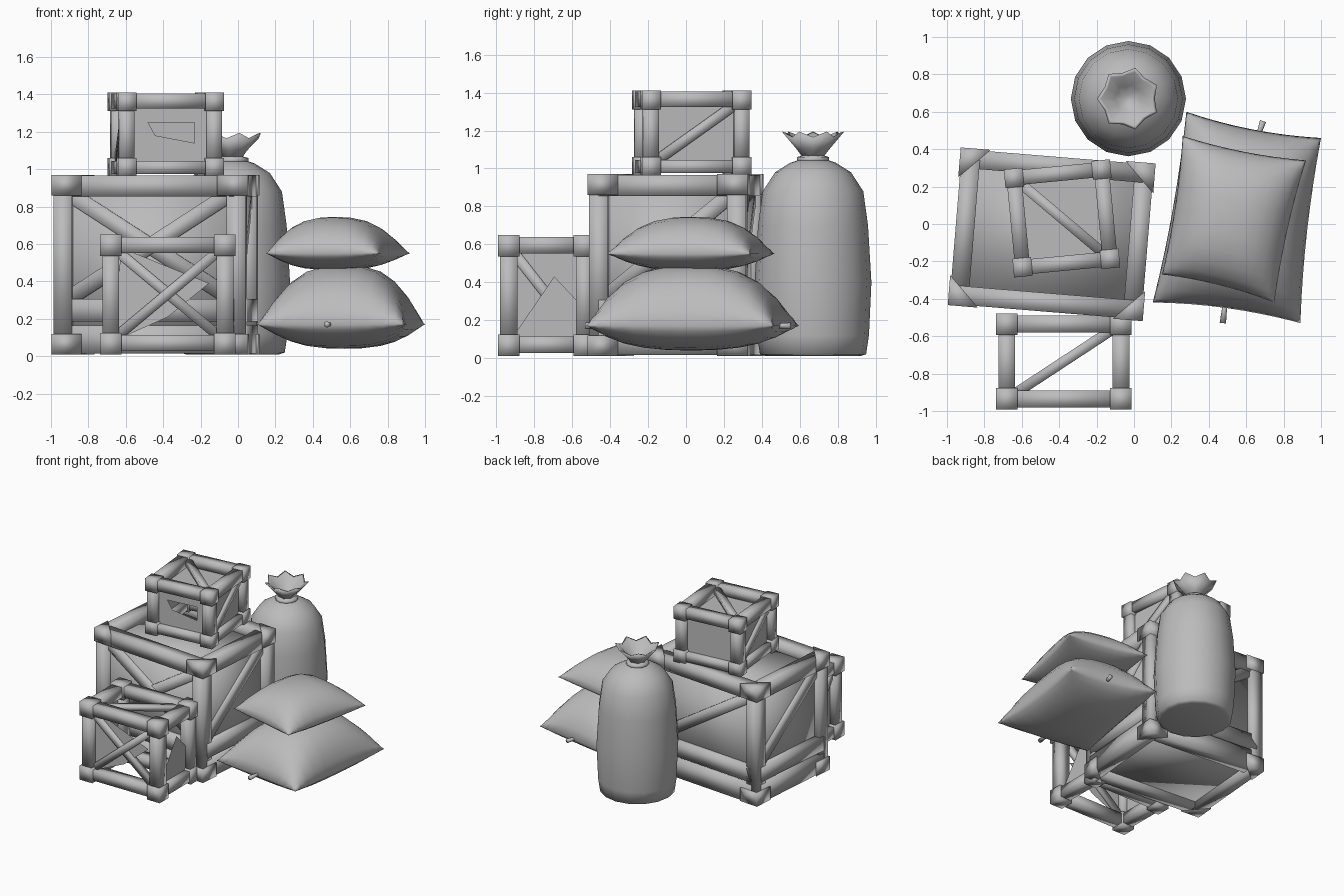
import bpy, bmesh, math
from mathutils import Vector, Matrix

cube = bpy.data.objects.get("Cube")
if cube:
    bpy.data.objects.remove(cube)

GREY = (0.5, 0.5, 0.5, 1)
mat = bpy.data.materials.new("plain_grey")
mat.use_nodes = True
mat.diffuse_color = GREY
bsdf = mat.node_tree.nodes["Principled BSDF"]
bsdf.inputs["Base Color"].default_value = GREY
bsdf.inputs["Roughness"].default_value = 0.8


def finish(name, bm, matrix=Matrix(), smooth=True):
    bmesh.ops.recalc_face_normals(bm, faces=bm.faces[:])
    for f in bm.faces:
        f.smooth = smooth
    me = bpy.data.meshes.new(name)
    bm.to_mesh(me)
    bm.free()
    me.materials.append(mat)
    ob = bpy.data.objects.new(name, me)
    ob.matrix_world = matrix
    bpy.context.collection.objects.link(ob)
    return ob


def beam(bm, a, b, width, depth, side):
    """Box from a to b; its depth lies along the axis called side."""
    a, b, y = Vector(a), Vector(b), Vector(side)
    z = (b - a).normalized()
    x = y.cross(z)
    m = Matrix((x, y, z)).transposed().to_4x4()
    m.translation = (a + b) / 2
    m = m @ Matrix.Diagonal((width, depth, (b - a).length, 1))
    bmesh.ops.create_cube(bm, size=1, matrix=m)


def gusset(bm, sx, sy, x, y, z, leg, height):
    """Triangular cap on an outer corner."""
    tri = [(x, y), (x - sx * leg, y), (x, y - sy * leg)]
    lo = [bm.verts.new((p, q, z - height / 2)) for p, q in tri]
    hi = [bm.verts.new((p, q, z + height / 2)) for p, q in tri]
    bm.faces.new(lo)
    bm.faces.new(hi)
    for i in range(3):
        j = (i + 1) % 3
        bm.faces.new((lo[i], lo[j], hi[j], hi[i]))


def crate(name, centre, half, height, angle, thick, block, rings, wedge):
    """Posts, rails and corner pieces; half is measured to the beam centres."""
    hx, hy = half
    m = Matrix.Translation(centre) @ Matrix.Rotation(math.radians(angle), 4, 'Z')
    bm = bmesh.new()
    lo, hi = block / 2, height - block / 2
    for sx in (-1, 1):
        for sy in (-1, 1):
            beam(bm, (sx * hx, sy * hy, lo), (sx * hx, sy * hy, hi), thick, thick, (0, 1, 0))
            for z in (lo, hi):
                if wedge:
                    edge = thick / 2 + 0.008
                    gusset(bm, sx, sy, sx * (hx + edge), sy * (hy + edge), z, 0.16, block)
                else:
                    bmesh.ops.create_cube(bm, size=block,
                                          matrix=Matrix.Translation((sx * hx, sy * hy, z)))
    for z, h in rings:
        for s in (-1, 1):
            beam(bm, (-hx, s * hy, z), (hx, s * hy, z), h, thick, (0, 1, 0))
            beam(bm, (s * hx, -hy, z), (s * hx, hy, z), h, thick, (1, 0, 0))
    finish(name + "_frame", bm, m)
    return m


def braces(name, m, items, width, depth):
    bm = bmesh.new()
    for a, b, side in items:
        beam(bm, a, b, width, depth, side)
    finish(name + "_braces", bm, m)


def panels(name, m, polys):
    bm = bmesh.new()
    for poly in polys:
        bm.faces.new([bm.verts.new(p) for p in poly])
    finish(name + "_panels", bm, m, False)


X, Y, Z = (1, 0, 0), (0, 1, 0), (0, 0, 1)

# Large crate: closed box with an extra rail near its foot
hx, hy = 0.465, 0.365
m = crate("large_crate", (-0.44, -0.055, 0.01), (hx, hy), 0.96, -4.7, 0.1, 0.11,
          [(0.08, 0.15), (0.235, 0.12), (0.90, 0.11)], True)
braces("large_crate", m, [
    ((-hx, -hy, 0.28), (hx, -hy, 0.88), Y), ((-hx, -hy, 0.88), (hx, -hy, 0.28), Y),
    ((-hx, hy, 0.88), (hx, hy, 0.28), Y),
    ((hx, -hy, 0.28), (hx, hy, 0.88), X), ((-hx, hy, 0.28), (-hx, -hy, 0.88), X)], 0.085, 0.05)
bm = bmesh.new()
bmesh.ops.create_cube(bm, size=1, matrix=Matrix.Translation((0, 0, 0.465))
                      @ Matrix.Diagonal((2 * hx, 2 * hy, 0.83, 1)))
finish("large_crate_panels", bm, m)

# Upper crate: front panel has a broken opening
hx, hy = 0.235, 0.24
m = crate("upper_crate", (-0.385, 0.03, 0.96), (hx, hy), 0.45, 5.5, 0.08, 0.1,
          [(0.05, 0.07), (0.405, 0.08)], False)
braces("upper_crate", m, [
    ((-hx, hy, 0.41), (hx, -hy, 0.41), Z), ((hx, -hy, 0.06), (hx, hy, 0.40), X),
    ((-hx, hy, 0.06), (-hx, -hy, 0.40), X)], 0.055, 0.04)
outer = [(-hx, 0.04), (hx, 0.04), (hx, 0.40), (-hx, 0.40)]
hole = [(-0.08, 0.22), (0.13, 0.18), (0.13, 0.29), (-0.12, 0.29)]
front = [[(p[0], -hy, p[1]) for p in (outer[i], outer[(i + 1) % 4], hole[(i + 1) % 4], hole[i])]
         for i in range(4)]
sides = [[(s * hx, -hy, 0.04), (s * hx, hy, 0.04), (s * hx, hy, 0.40), (s * hx, -hy, 0.40)]
         for s in (-1, 1)]
back = [[(-hx, hy, 0.04), (hx, hy, 0.04), (hx, hy, 0.40), (-hx, hy, 0.40)]]
top = [[(-hx, -hy, 0.37), (hx, -hy, 0.37), (hx, hy, 0.37), (-hx, hy, 0.37)]]
panels("upper_crate", m, front + sides + back + top)

# Front crate: open top and bottom, broken panels
hx, hy = 0.305, 0.2
m = crate("front_crate", (-0.375, -0.735, 0.01), (hx, hy), 0.64, 0, 0.09, 0.115,
          [(0.06, 0.085), (0.585, 0.085)], False)
braces("front_crate", m, [
    ((-hx, -hy, 0.07), (hx, -hy, 0.58), Y), ((-hx, -hy, 0.58), (hx, -hy, 0.07), Y),
    ((-hx, -hy, 0.59), (hx, hy, 0.59), Z), ((-hx, -hy, 0.58), (-hx, hy, 0.07), X)], 0.055, 0.04)
panels("front_crate", m, [
    [(-0.29, -hy, 0.07), (0.0, -hy, 0.2), (0.22, -hy, 0.38), (-0.25, -hy, 0.57)],
    [(-hx, -hy, 0.07), (-hx, hy, 0.07), (-hx, hy, 0.58), (-hx, -hy, 0.58)],
    [(hx, -hy, 0.07), (hx, hy, 0.07), (hx, hy, 0.25), (hx, 0.04, 0.42)]])


def lathe(name, centre, profile, sides, star=0):
    """Turned shape; star > 0 adds pleats that grow toward the wide rim."""
    bm = bmesh.new()
    rings = []
    for r, z in profile:
        ring = []
        for i in range(sides):
            t = math.tau * i / sides
            k = r * (1 + star * (0.5 if i % 2 else -0.5))
            dz = 0.08 * star * (1 if i % 2 else -1) * (r > 0.1)
            ring.append(bm.verts.new((k * math.cos(t), k * math.sin(t), z + dz)))
        rings.append(ring)
    for a, b in zip(rings, rings[1:]):
        for i in range(sides):
            j = (i + 1) % sides
            bm.faces.new((a[i], a[j], b[j], b[i]))
    bm.faces.new(rings[0])
    bm.faces.new(rings[-1])
    return finish(name, bm, Matrix.Translation(centre))


# Standing sack with a tied, flared mouth
at = (-0.03, 0.67, 0)
lathe("sack_body", at, [(0.25, 0.01), (0.28, 0.02), (0.295, 0.12), (0.308, 0.4), (0.29, 0.7),
                        (0.265, 0.88), (0.2, 0.98), (0.12, 1.03), (0.06, 1.05)], 16)
lathe("sack_tie", at, [(0.05, 1.03), (0.085, 1.035), (0.085, 1.06), (0.05, 1.07)], 12)
lathe("sack_mouth", at, [(0.045, 1.05), (0.08, 1.1), (0.155, 1.18), (0.135, 1.175),
                         (0.07, 1.11), (0.02, 1.08)], 14, 0.18)


def cushion(name, corners, seam, top, bottom, n=12):
    """Stuffed bag over four plan corners, pinched to a seam round the edge."""
    bm = bmesh.new()
    c = [Vector(p) for p in corners]
    for peak in (top, bottom):
        grid = []
        for i in range(n + 1):
            row = []
            for j in range(n + 1):
                u, v = (-math.cos(math.pi * k / n) for k in (i, j))
                a, b = u * (1 - 0.05 * (1 - v * v)), v * (1 - 0.05 * (1 - u * u))
                s, t = (a + 1) / 2, (b + 1) / 2
                p = c[0].lerp(c[1], s).lerp(c[3].lerp(c[2], s), t)
                puff = max(0, (1 - abs(u) ** 2.6) * (1 - abs(v) ** 2.6)) ** 0.6
                row.append(bm.verts.new((p.x, p.y, seam + (peak - seam) * puff)))
            grid.append(row)
        for i in range(n):
            for j in range(n):
                bm.faces.new((grid[i][j], grid[i + 1][j], grid[i + 1][j + 1], grid[i][j + 1]))
    bmesh.ops.remove_doubles(bm, verts=bm.verts[:], dist=0.0005)
    finish(name, bm)


# Two stacked bags
cushion("lower_bag", [(0.1, -0.42), (0.89, -0.53), (1.0, 0.46), (0.28, 0.6)], 0.17, 0.49, 0.04)
cushion("upper_bag", [(0.15, -0.27), (0.75, -0.42), (0.92, 0.34), (0.26, 0.47)], 0.55, 0.745, 0.46)

# Small ties at the lower bag's ends
for name, a, b in (("front_tie", (0.49, -0.40), (0.475, -0.53)),
                   ("back_tie", (0.66, 0.46), (0.69, 0.55))):
    bm = bmesh.new()
    a, b = Vector((*a, 0.17)), Vector((*b, 0.17))
    d = b - a
    turn = d.to_track_quat('Z', 'Y').to_matrix().to_4x4()
    bmesh.ops.create_cone(bm, cap_ends=True, segments=8, radius1=0.011, radius2=0.017,
                          depth=d.length, matrix=Matrix.Translation((a + b) / 2) @ turn)
    finish(name, bm)
